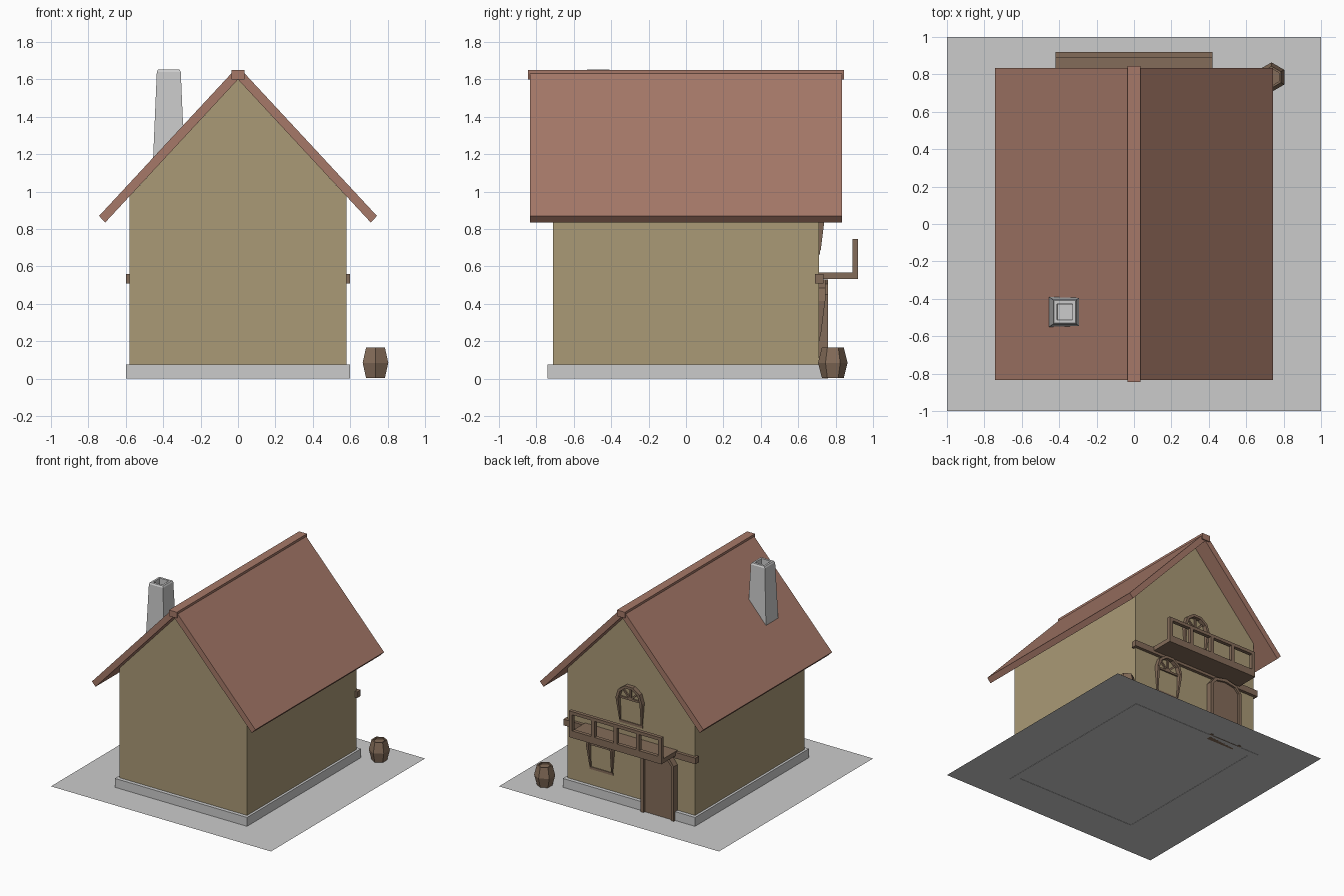
import bpy, bmesh, math
from mathutils import Vector

if "Cube" in bpy.data.objects:
    bpy.data.objects.remove(bpy.data.objects["Cube"])


def material(name, rgb):
    m = bpy.data.materials.new(name)
    m.diffuse_color = (*rgb, 1)
    m.use_nodes = True
    m.node_tree.nodes["Principled BSDF"].inputs["Base Color"].default_value = m.diffuse_color
    return m


PLASTER = material("plaster", (0.40, 0.32, 0.18))
TILE = material("roof_tile", (0.38, 0.19, 0.14))
WOOD = material("wood", (0.23, 0.15, 0.10))


def finish(name, bm, mat=None):
    bmesh.ops.recalc_face_normals(bm, faces=bm.faces)
    me = bpy.data.meshes.new(name)
    bm.to_mesh(me)
    bm.free()
    ob = bpy.data.objects.new(name, me)
    bpy.context.collection.objects.link(ob)
    if mat:
        me.materials.append(mat)
    return ob


def prism(name, profile, y0, y1, mat=None):
    """Extrude an (x, z) profile along y."""
    bm = bmesh.new()
    face = bm.faces.new([bm.verts.new((x, y0, z)) for x, z in profile])
    ext = bmesh.ops.extrude_face_region(bm, geom=[face])["geom"]
    for v in ext:
        if isinstance(v, bmesh.types.BMVert):
            v.co.y = y1
    return finish(name, bm, mat)


def box(name, x0, x1, y0, y1, z0, z1, mat=None):
    return prism(name, [(x0, z0), (x1, z0), (x1, z1), (x0, z1)], y0, y1, mat)


def loft(name, rings, mat=None, closed=False):
    """Bridge rings of points; cap the two ends."""
    bm = bmesh.new()
    vs = [[bm.verts.new(p) for p in r] for r in rings]
    n = len(vs[0])
    for a, b in zip(vs, vs[1:]):
        for i in range(n):
            bm.faces.new((a[i], a[(i + 1) % n], b[(i + 1) % n], b[i]))
    bm.faces.new(vs[0])
    bm.faces.new(vs[-1])
    return finish(name, bm, mat)


def arc(cx, zs, a, rise, n):
    return [(cx + a * math.cos(math.pi * i / n), zs + rise * math.sin(math.pi * i / n))
            for i in range(n + 1)]


def arch(name, cx, zs, a, rise, t, y0, y1, n, foot=None):
    """Arched band, optionally with straight legs down to foot."""
    outer, inner = arc(cx, zs, a, rise, n), arc(cx, zs, a - t, rise - t, n)
    if foot is not None:
        outer = [(cx + a, foot)] + outer + [(cx - a, foot)]
        inner = [(cx + a - t, foot)] + inner + [(cx - a + t, foot)]
    return prism(name, outer + inner[::-1], y0, y1, WOOD)


def rect(cx, cy, hx, hy, z):
    return [(cx - hx, cy - hy, z), (cx + hx, cy - hy, z), (cx + hx, cy + hy, z), (cx - hx, cy + hy, z)]


# ground sheet
bm = bmesh.new()
bmesh.ops.create_grid(bm, x_segments=1, y_segments=1, size=1)
ground = finish("ground", bm)
ground.location.z = 0.002

# foundation ring
for s, side in ((-1, "left"), (1, "right")):
    box("foundation_" + side, min(s * .6, s * .545), max(s * .6, s * .545), -.74, .74, 0, .075)
for s, side in ((-1, "front"), (1, "back")):
    box("foundation_" + side, -.545, .545, min(s * .74, s * .685), max(s * .74, s * .685), 0, .075)

# walls with gables
prism("walls", [(-.58, .01), (.58, .01), (.58, .975), (0, 1.6), (-.58, .975)], -.71, .71, PLASTER)

# roof slopes and ridge cap
slope = [(0, 1.6), (.71, .835), (.743, .87), (.03, 1.638), (0, 1.638)]
for s, side in ((-1, "left"), (1, "right")):
    prism("roof_" + side, [(s * x, z) for x, z in slope], -.835, .835, TILE)
box("ridge_cap", -.036, .036, -.845, .845, 1.6, 1.65, TILE)

# tapered hollow chimney
cx, cy = -.37, -.47
loft("chimney", [rect(cx, cy, .088, .083, 1.08), rect(cx, cy, .064, .067, 1.64),
                 rect(cx, cy, .058, .06, 1.652), rect(cx, cy, .042, .042, 1.652),
                 rect(cx, cy, .04, .04, 1.5)])

# cross beam on the back wall
box("cross_beam", -.6, .6, .69, .735, .51, .56, WOOD)

# balcony floor and railing
box("balcony_floor", -.42, .42, .705, .92, .532, .568, WOOD)
box("balcony_top_rail", -.42, .42, .89, .92, .722, .748, WOOD)
box("balcony_bottom_rail", -.42, .42, .89, .92, .568, .59, WOOD)
for i in range(5):
    x = -.405 + i * .2025
    box(f"balcony_post_{i + 1}", x - .015, x + .015, .89, .92, .568, .725, WOOD)

# door with arched frame
dx = -.27
prism("door", [(dx + .125, 0)] + arc(dx, .45, .125, .06, 4) + [(dx - .125, 0)], .68, .744, WOOD)
arch("door_frame", dx, .45, .15, .08, .026, .69, .76, 4, foot=0)


# arched windows: arch, transom, spokes, tapered posts, sill
def window(name, cx, z0):
    zs, a = z0 + .21, .12
    arch(name + "_arch", cx, zs, a, .12, .022, .70, .745, 5)
    box(name + "_transom", cx - .1, cx + .1, .70, .722, zs - .008, zs + .008, WOOD)
    for i, deg in enumerate((45, 90, 135)):
        d = Vector((math.cos(math.radians(deg)), math.sin(math.radians(deg))))
        n = Vector((-d.y, d.x)) * .007
        o = Vector((cx, zs))
        prism(f"{name}_spoke_{i + 1}",
              [tuple(p) for p in (o - n, o + d * .102 - n, o + d * .102 + n, o + n)],
              .70, .722, WOOD)
    for s, side in ((-1, "left"), (1, "right")):
        loft(f"{name}_post_{side}", [rect(cx + s * .098, .712, .005, .008, z0 + .02),
                                     rect(cx + s * .109, .722, .011, .022, zs)], WOOD)
    box(name + "_sill", cx - .108, cx + .108, .70, .716, z0, z0 + .02, WOOD)


window("lower_window", .27, .205)
window("upper_window", 0, .665)


# six-sided barrel with recessed lid
def hexagon(r, z):
    return [(.735 + r * math.cos(math.radians(90 + 60 * i)),
             .785 + r * math.sin(math.radians(90 + 60 * i)), z) for i in range(6)]


loft("barrel", [hexagon(.058, .003), hexagon(.079, .085), hexagon(.058, .168),
                hexagon(.046, .168), hexagon(.046, .155)], WOOD)
